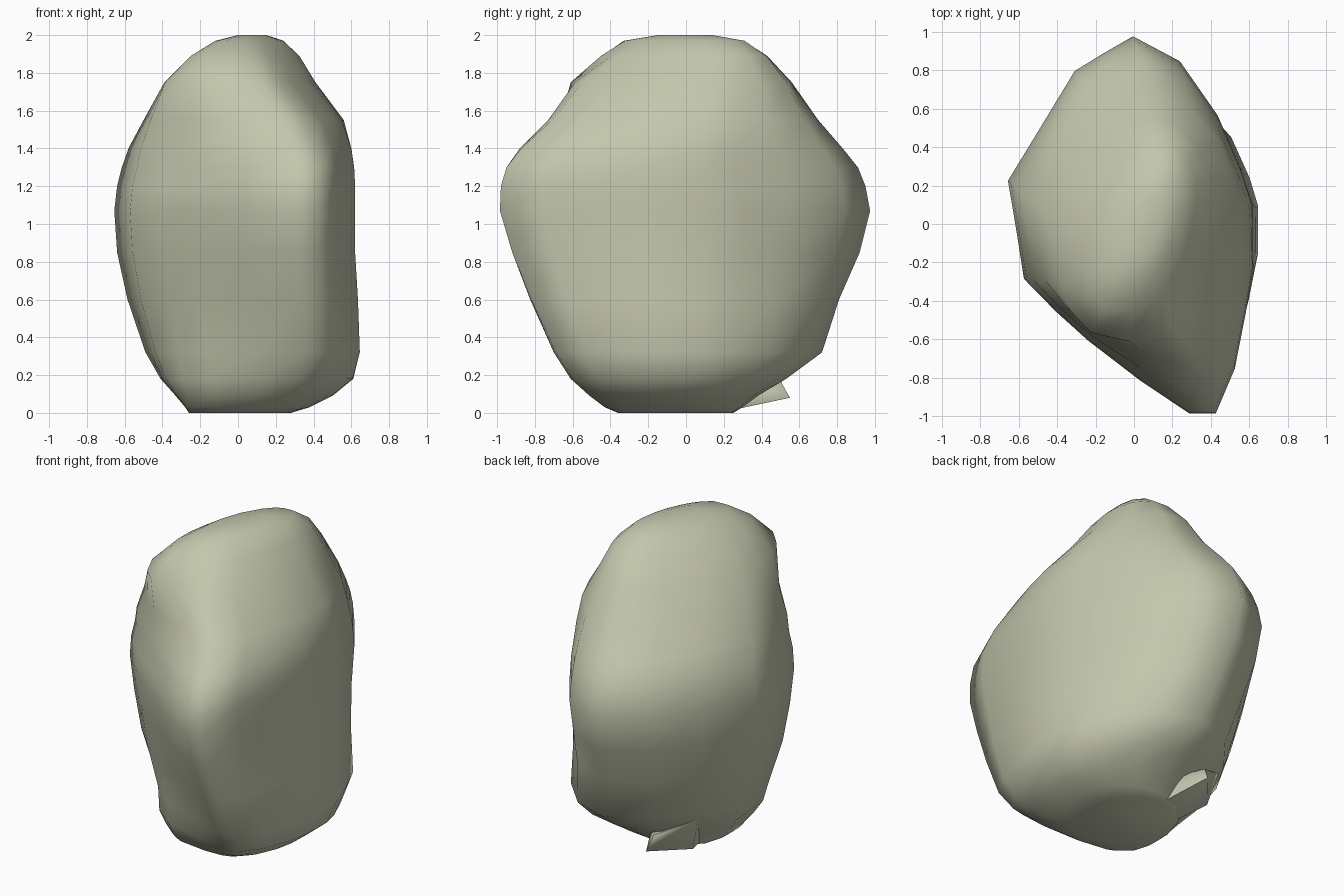
import bpy, bmesh
from mathutils import Vector

# plan outline of the boulder, counter-clockwise
PLAN = [(0.01, 0.98), (-0.15, 0.89), (-0.30, 0.80), (-0.48, 0.51), (-0.655, 0.23),
        (-0.61, -0.03), (-0.57, -0.28), (-0.40, -0.45), (-0.23, -0.60), (0.05, -0.81),
        (0.31, -0.98), (0.45, -0.98), (0.55, -0.75), (0.61, -0.45), (0.65, -0.22),
        (0.645, 0.11), (0.58, 0.30), (0.46, 0.57), (0.26, 0.85)]

# height, x min, x max, y min, y max, roundness of the section
LEVELS = [(0.0, -0.26, 0.28, -0.36, 0.25, 0.9), (0.03, -0.28, 0.38, -0.43, 0.30, 0.8),
          (0.09, -0.33, 0.50, -0.51, 0.38, 0.7),
          (0.18, -0.41, 0.61, -0.61, 0.53, 0.5), (0.32, -0.49, 0.645, -0.70, 0.72, 0.25),
          (0.60, -0.585, 0.635, -0.825, 0.81, 0.1), (0.85, -0.64, 0.62, -0.92, 0.92, 0),
          (1.07, -0.655, 0.62, -0.985, 0.975, 0), (1.20, -0.64, 0.62, -0.98, 0.95, 0),
          (1.30, -0.615, 0.615, -0.95, 0.91, 0), (1.40, -0.58, 0.60, -0.88, 0.83, 0.08),
          (1.55, -0.50, 0.56, -0.73, 0.70, 0.25), (1.75, -0.39, 0.41, -0.61, 0.56, 0.6),
          (1.89, -0.25, 0.325, -0.45, 0.43, 0.85), (1.97, -0.12, 0.24, -0.33, 0.31, 1.0),
          (2.0, 0.0, 0.15, -0.15, 0.14, 1.0)]


def section(z, x0, x1, y0, y1, rnd):
    """Plan outline, partly rounded, fitted to the limits at one height."""
    skew, power = (0.25, 2) if z > 1 else (0.05, 2.8)  # crown leans diagonally, base is squarer
    pts = []
    for x, y in PLAN:
        p = Vector((x / 0.655, y / 0.98))
        q = p / (abs(p.x) ** power + abs(p.y) ** power) ** (1 / power)
        pts.append(p.lerp(q + skew * Vector((q.y, q.x)), rnd))
    us, vs = [p.x for p in pts], [p.y for p in pts]
    fit = lambda t, a, lo, hi: lo + (t - min(a)) / (max(a) - min(a)) * (hi - lo)
    return [(fit(p.x, us, x0, x1), fit(p.y, vs, y0, y1), z) for p in pts]


stone = bpy.data.materials.new("stone")
stone.diffuse_color = (0.55, 0.57, 0.42, 1)


def finish(bm, name, angle):
    bmesh.ops.recalc_face_normals(bm, faces=bm.faces)
    me = bpy.data.meshes.new(name)
    bm.to_mesh(me)
    bm.free()
    me.materials.append(stone)
    ob = bpy.data.objects.new(name, me)
    bpy.context.collection.objects.link(ob)
    bpy.context.view_layer.objects.active = ob
    ob.select_set(True)
    bpy.ops.object.shade_smooth_by_angle(angle=angle)
    ob.select_set(False)


# boulder: sections lofted from the base to the crown
bm = bmesh.new()
rings = [[bm.verts.new(p) for p in section(*lv)] for lv in LEVELS]
n = len(PLAN)
for a, b in zip(rings, rings[1:]):
    for i in range(n):
        j = (i + 1) % n
        bm.faces.new((a[i], a[j], b[j], b[i]))
bm.faces.new(rings[0])
bm.faces.new(rings[-1])
finish(bm, "boulder", 1.6)

# chipped ledge low at the back left, running into the boulder
bm = bmesh.new()
for p in [(-0.10, 0.55, 0.08), (-0.28, 0.33, 0.06), (0.0, 0.22, 0.01), (-0.20, 0.15, 0.01),
          (-0.34, 0.36, 0.28), (-0.12, 0.50, 0.17), (-0.02, 0.38, 0.14)]:
    bm.verts.new(p)
bmesh.ops.convex_hull(bm, input=bm.verts)
finish(bm, "base_ledge", 1.2)
